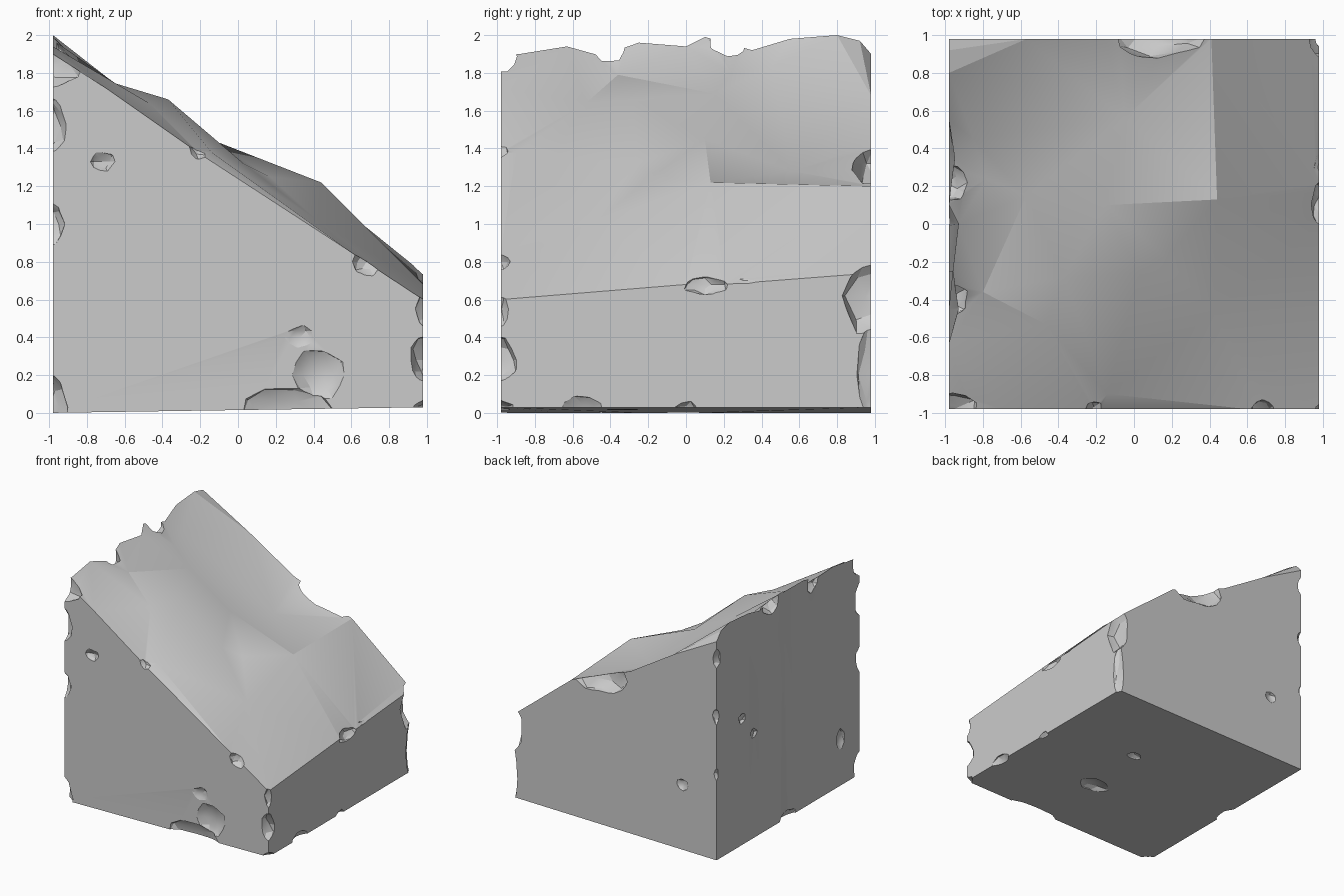
import bpy
import bmesh
import random
from mathutils import Vector
from mathutils.geometry import delaunay_2d_cdt

random.seed(4)

default_cube = bpy.data.objects.get("Cube")
if default_cube:
    bpy.data.objects.remove(default_cube, do_unlink=True)

HALF = .98


def make_material(name, value):
    material = bpy.data.materials.new(name)
    material.use_nodes = True
    colour = (value, value, value, 1)
    material.diffuse_color = colour
    shader = material.node_tree.nodes["Principled BSDF"]
    shader.inputs["Base Color"].default_value = colour
    shader.inputs["Roughness"].default_value = .9
    return material


def make_object(name, mesh_builder):
    """Turn a bmesh into a linked object."""
    mesh = bpy.data.meshes.new(name)
    mesh_builder.to_mesh(mesh)
    mesh_builder.free()
    result = bpy.data.objects.new(name, mesh)
    bpy.context.scene.collection.objects.link(result)
    return result


def underside(x):
    """The base tilts very slightly."""
    return .015 * (x + HALF)


# Upper rim of the block, anticlockwise from the tall front corner
front_rim = [(x, -HALF, z) for x, z in
             [(-HALF, 1.9), (-.7, 1.72), (-.2, 1.37), (.6, .85)]]
right_rim = [(HALF, y, z) for y, z in
             [(-HALF, .6), (0, .68), (.2, .68)]]
back_rim = [(x, HALF, z) for x, z in
            [(HALF, .74), (.41, 1.2), (-.15, 1.42), (-.57, 1.68)]]
left_rim = [(x - HALF, y, z) for x, y, z in
            [(0, HALF, 1.9), (0, .92, 1.97), (0, .8, 2), (0, .55, 1.98),
             (.03, .35, 1.92), (0, .1, 1.99), (.05, 0, 1.94),
             (.02, -.25, 1.96), (.05, -.45, 1.89), (0, -.63, 1.94),
             (0, -.88, 1.9)]]
rim = front_rim + right_rim + back_rim + left_rim

# Peaks and hollows of the broken slope, with the main crease lines
peaks = {
    "ridge": (.44, .13, 1.22),
    "valley": (-.05, .56, 1.28),
    "saddle": (-.15, .1, 1.45),
    "crest": (-.37, -.28, 1.66),
    "shelf": (-.57, .15, 1.69),
    "shoulder": (-.47, -.53, 1.64),
    "notch": (.03, -.26, 1.32),
    "lip": (.17, -.18, 1.25),
    "groove": (.42, -.47, 1.02),
    "brow": (-.14, -.9, 1.38),
    "scoop": (-.85, .45, 1.83),
    "dent": (-.78, .24, 1.8),
    "bite": (-.8, -.36, 1.79),
}
creases = ["ridge valley", "valley saddle", "saddle crest", "saddle notch",
           "notch lip", "lip ridge", "crest brow", "crest shelf",
           "crest shoulder", "notch brow", "shelf saddle", "lip groove",
           "notch groove", "ridge saddle", "ridge notch"]
names = list(peaks)
points = [Vector(p) for p in rim + list(peaks.values())]
count = len(rim)
edges = []
for crease in creases[:-2]:
    a, b = crease.split()
    edges.append((count + names.index(a), count + names.index(b)))
# The ridge runs back to the rim
edges.append((count + names.index("ridge"),
              len(front_rim) + len(right_rim) + 1))

flat = [p.to_2d() for p in points]
result = delaunay_2d_cdt(flat, edges, [list(range(count))], 1, 1e-5)
corners, triangles, origins = result[0], result[2], result[3]

# Solid block: triangulated slope, straight walls, flat underside
body = bmesh.new()
verts = []
for corner, source in zip(corners, origins):
    height = points[source[0]].z if source else 1.5
    verts.append(body.verts.new((corner.x, corner.y, height)))
for triangle in triangles:
    body.faces.new([verts[i] for i in triangle])
border = [e for e in body.edges if e.is_boundary]
walls = bmesh.ops.extrude_edge_only(body, edges=border)["geom"]
for item in walls:
    if isinstance(item, bmesh.types.BMVert):
        item.co.z = underside(item.co.x)
        if item.co.x < -.9:
            item.co.x = -HALF
loop = [e for e in body.edges if e.is_boundary]
bmesh.ops.contextual_create(body, geom=loop)
bmesh.ops.dissolve_limit(body, angle_limit=.01, verts=body.verts[:],
                         edges=body.edges[:])
bmesh.ops.triangulate(body, faces=[f for f in body.faces if len(f.verts) > 4])
bmesh.ops.recalc_face_normals(body, faces=body.faces[:])
block = make_object("broken_stone_block", body)

# Chips knocked out of edges and faces: centre, then radii
L, R, F, B = -1, 1, -1, 1
chips = [
    # front face and its lower edge
    ((.25, F, 0), (.26, .08, .15)),
    ((.43, F, .2), (.16, .07, .14)),
    ((.33, F, .4), (.1, .04, .07)),
    ((-.72, F, 1.33), (.07, .05, .06)),
    ((.68, F, .8), (.08, .07, .08)),
    ((-.2, F, 1.4), (.07, .06, .06)),
    # upright front edges
    ((L, F, 1.84), (.2, .12, .13)),
    ((L, F, 1.52), (.1, .08, .16)),
    ((L, F, 1), (.08, .07, .13)),
    ((L, F, .03), (.1, .1, .18)),
    ((R, F, .28), (.1, .11, .13)),
    ((R, F, .55), (.06, .07, .12)),
    ((R, F, 0), (.08, .1, .08)),
    # right side edges
    ((R, -.55, 0), (.07, .13, .1)),
    ((R, 0, 0), (.06, .08, .07)),
    ((R, .1, .68), (.08, .12, .06)),
    ((R, .3, .72), (.05, .14, .04)),
    ((R, B, .62), (.12, .18, .22)),
    ((R, B, .2), (.07, .1, .3)),
    # back edge and face
    ((.16, B, 1.32), (.27, .13, .18)),
    ((-.65, B, .57), (.06, .05, .06)),
    ((L, B, 1.25), (.06, .06, .08)),
    ((L, B, 1.75), (.06, .08, .1)),
    ((L, B, .75), (.05, .05, .07)),
    # left face and rim
    ((L, .45, .9), (.05, .07, .06)),
    ((L, .63, 1.1), (.05, .05, .05)),
    ((L, -.72, .4), (.05, .06, .1)),
    ((L, 0, 0), (.06, .12, .08)),
    ((L, -.4, 1.9), (.14, .1, .12)),
    ((L, .22, 1.94), (.14, .1, .1)),
    # underside
    ((.15, -.34, 0), (.16, .1, .05)),
    ((.2, .24, 0), (.07, .05, .05)),
]
cutter_mesh = bmesh.new()
for centre, radii in chips:
    ball = bmesh.ops.create_icosphere(cutter_mesh, subdivisions=2, radius=1)
    for vert in ball["verts"]:
        stretch = random.uniform(.85, 1.1)
        vert.co = Vector(c + r * stretch * k
                         for c, r, k in zip(centre, radii, vert.co))
cutter = make_object("chip_cutter", cutter_mesh)
cutter.hide_render = True

boolean = block.modifiers.new("chips", "BOOLEAN")
boolean.operation = "DIFFERENCE"
boolean.solver = "EXACT"
boolean.use_self = True
boolean.object = cutter

# Bake the cut and discard the cutter
bpy.context.view_layer.update()
evaluated = block.evaluated_get(bpy.context.evaluated_depsgraph_get())
carved = bpy.data.meshes.new_from_object(evaluated)
block.modifiers.clear()
block.data = carved
bpy.data.objects.remove(cutter, do_unlink=True)

carved.materials.clear()
carved.materials.append(make_material("pale_grey_stone", .6))
for face in carved.polygons:
    face.material_index = 0

bpy.ops.object.select_all(action="DESELECT")
block.select_set(True)
bpy.context.view_layer.objects.active = block
bpy.ops.object.shade_smooth_by_angle(angle=.35)
